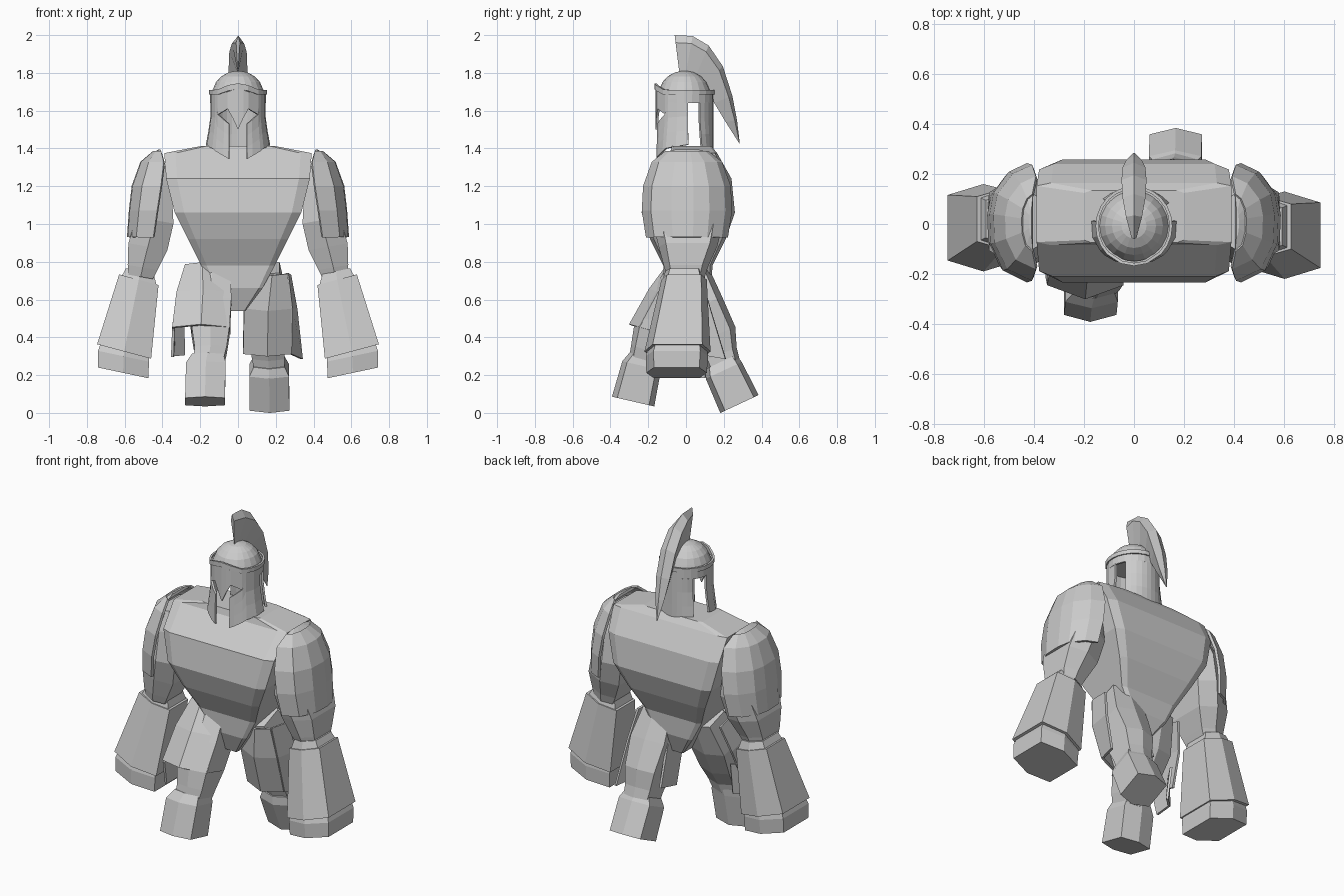
import bpy, bmesh
from math import sin, cos, pi, radians
from mathutils import Vector, Euler

cube = bpy.data.objects.get("Cube")
if cube:
    bpy.data.objects.remove(cube)

stone = bpy.data.materials.new("stone_grey")
stone.use_nodes = True
GREY = (0.6, 0.6, 0.6, 1)
stone.diffuse_color = GREY
stone.node_tree.nodes["Principled BSDF"].inputs["Base Color"].default_value = GREY

# Cross-sections
RIDGED = [(-1, -.75), (0, -1), (1, -.75), (1, .75), (0, 1), (-1, .75)]
CHEST = [(-1, -.9), (-.85, -1), (0, -1), (.85, -1), (1, -.9),
         (1, .9), (.85, 1), (0, 1), (-.85, 1), (-1, .9)]
SHOULDER = [(0, -1), (.65, -.8), (.97, -.35), (1, .15), (.9, .5), (.5, .85), (0, 1)]
SKIRT = [(-1, .7), (-1, -.6), (0, -1), (1, -.6), (1, .4)]


def finish(name, bm, thickness=0):
    bmesh.ops.remove_doubles(bm, verts=bm.verts, dist=0.0005)
    bmesh.ops.recalc_face_normals(bm, faces=bm.faces)
    me = bpy.data.meshes.new(name)
    bm.to_mesh(me)
    bm.free()
    me.materials.append(stone)
    ob = bpy.data.objects.new(name, me)
    bpy.context.collection.objects.link(ob)
    if thickness:
        mod = ob.modifiers.new("thickness", 'SOLIDIFY')
        mod.thickness = thickness
        mod.offset = 0
    return ob


def skin(name, rings, closed=True, caps=True, thickness=0):
    """Bridge rings of points with quads."""
    bm = bmesh.new()
    rows = [[bm.verts.new(p) for p in ring] for ring in rings]
    n = len(rows[0])
    for a, b in zip(rows, rows[1:]):
        for i in range(n if closed else n - 1):
            j = (i + 1) % n
            bm.faces.new((a[i], a[j], b[j], b[i]))
    if caps:
        bm.faces.new(rows[0])
        bm.faces.new(rows[-1])
    return finish(name, bm, thickness)


def loft(name, section, rings, side=1, tilt=0, lean=0, dy=0, **kw):
    """Each ring is x, y, z, half width, half depth; tilt swings fore-aft, lean sideways."""
    rot = Euler((radians(tilt), radians(lean), 0)).to_matrix()
    out = []
    for x, y, z, rx, ry in rings:
        pts = [Vector((x, y, z)) + rot @ Vector((u * rx, v * ry, 0)) for u, v in section]
        out.append([(p.x * side, p.y + dy, p.z) for p in pts])
    return skin(name, out, **kw)


# Torso, tapering into the pelvis
loft("torso", CHEST, [
    (0, .01, .54, .04, .08), (0, .01, .66, .13, .125), (0, .01, .78, .195, .13),
    (0, .01, .92, .265, .2), (0, .012, 1.06, .335, .247), (0, .015, 1.24, .38, .226),
    (0, .04, 1.375, .39, .125), (0, .03, 1.412, .2, .105)])

# Arms
for label, s, dy in (("left", 1, -.01), ("right", -1, .02)):
    loft(label + "_upper_arm", RIDGED, [
        (.42, .01, 1.31, .05, .12), (.43, .01, 1.2, .08, .17), (.44, .01, 1.02, .1, .19),
        (.477, .01, .88, .105, .155), (.505, 0, .77, .08, .115), (.515, 0, .72, .065, .1)],
        s, lean=-10)
    loft(label + "_pauldron", SHOULDER, [
        (.445, .005, .93, .135, .21), (.425, .005, 1.07, .145, .232),
        (.405, .005, 1.2, .15, .225), (.39, .005, 1.325, .12, .18), (.405, .005, 1.38, .04, .11)],
        s, closed=False, caps=False, thickness=.016)
    loft(label + "_pauldron_top", SHOULDER, [
        (.405, .005, 1.38, .04, .11), (.41, .005, 1.395, .01, .06)], s)
    loft(label + "_elbow_cuff", RIDGED, [
        (.52, 0, .75, .075, .1), (.525, 0, .70, .095, .115)], s, lean=-12, dy=dy)
    loft(label + "_bracer", RIDGED, [
        (.525, 0, .705, .108, .12), (.603, -.035, .325, .148, .175)], s, lean=-15, dy=dy)
    loft(label + "_fist", RIDGED, [
        (.6, -.035, .34, .13, .155), (.606, -.038, .3, .138, .165),
        (.608, -.04, .212, .136, .16)], s, lean=-12, dy=dy)

# Striding legs
loft("right_leg", RIDGED, [
    (-.13, .01, .77, .09, .1), (-.15, -.08, .58, .115, .12), (-.145, -.16, .43, .1, .12),
    (-.145, -.2, .33, .085, .095), (-.155, -.215, .27, .08, .09)], tilt=-18)
loft("right_foot", RIDGED, [
    (-.16, -.21, .3, .082, .09), (-.17, -.235, .25, .105, .105),
    (-.175, -.28, .06, .105, .115)], tilt=-13)
loft("left_leg", RIDGED, [
    (.13, .01, .77, .09, .1), (.15, .08, .57, .115, .12), (.155, .15, .41, .1, .12),
    (.16, .18, .31, .085, .095), (.165, .2, .25, .08, .09)], tilt=22)
loft("left_foot", RIDGED, [
    (.165, .185, .27, .082, .09), (.165, .2, .225, .105, .105),
    (.167, .283, .047, .105, .112)], tilt=25)

# Thigh guards, each with a loose outer flap
loft("right_thigh_guard", SKIRT, [
    (-.19, 0, .77, .085, .09), (-.185, -.07, .62, .135, .125), (-.195, -.16, .43, .148, .14)],
    tilt=-15, closed=False, caps=False, thickness=.014)
loft("left_thigh_guard", SKIRT[:4], [
    (.18, 0, .75, .08, .09), (.16, .05, .57, .122, .12), (.155, .125, .33, .122, .12)],
    tilt=14, closed=False, caps=False, thickness=.014)
skin("right_hip_flap", [
    [(-.342, -.24, .44), (-.34, -.1, .48), (-.29, -.02, .5)],
    [(-.348, -.21, .295), (-.342, -.1, .3), (-.285, -.05, .305)]],
    closed=False, caps=False, thickness=.014)
skin("left_hip_flap", [
    [(.26, -.05, .74), (.275, .08, .73)],
    [(.282, -.02, .552), (.308, .13, .55)],
    [(.277, .055, .312), (.337, .21, .285)]],
    closed=False, caps=False, thickness=.014)


# Helmet wall pieces: columns of angle, low edge, high edge; the sides flare out
def wall(name, columns, grow=0):
    rings = []
    for a, low, high in columns:
        ring = []
        for k in range(4):
            z = low + (high - low) * k / 3
            r = .141 + grow + max(0, 1.55 - z) * .19 * sin(radians(a)) ** 2
            ring.append((r * sin(radians(a)), -.008 - r * 1.04 * cos(radians(a)), z))
        rings.append(ring)
    return skin(name, rings, closed=False, caps=False, thickness=.012)


def both_ways(half):
    return [(-a, lo, hi) for a, lo, hi in reversed(half) if a > 0] + half


wall("helmet_brow_and_nose", both_ways(
    [(0, 1.5, 1.72), (11, 1.56, 1.71), (22, 1.61, 1.7), (47, 1.58, 1.7), (55, 1.64, 1.7)]
    + [(a, 1.64, 1.7) for a in range(75, 181, 15)]))
wall("helmet_neck_guard", [(a, 1.39, 1.645) for a in range(122, 239, 12)])
cheek = [(19, 1.345, 1.53), (30, 1.36, 1.55), (47, 1.385, 1.58), (55, 1.4, 1.645),
         (75, 1.41, 1.645), (97, 1.42, 1.645)]
wall("left_cheek_guard", cheek)
wall("right_cheek_guard", [(-a, lo, hi) for a, lo, hi in cheek])
wall("helmet_rim", both_ways(
    [(0, 1.715, 1.745), (20, 1.705, 1.735), (45, 1.685, 1.712)]
    + [(a, 1.685, 1.71) for a in range(60, 181, 15)]), grow=.007)

# Helmet crown
skin("helmet_crown", [
    [(r * cos(i * pi / 10), -.008 + r * sin(i * pi / 10), z) for i in range(20)]
    for r, z in ((.142, 1.69), (.13, 1.72), (.116, 1.752), (.088, 1.782),
                 (.05, 1.803), (.01, 1.811))])

# Crest: diamond sections of outer y, z, inner y, z and half width
crest = []
for oy, oz, iy, iz, w in [
        (-.06, 2, -.035, 1.8, .01), (.035, 1.995, 0, 1.8, .032), (.12, 1.945, .05, 1.78, .046),
        (.195, 1.835, .1, 1.73, .05), (.245, 1.68, .15, 1.64, .046),
        (.27, 1.55, .21, 1.54, .03), (.285, 1.425, .28, 1.43, .003)]:
    my, mz = oy * .8 + iy * .2, oz * .8 + iz * .2
    crest.append([(0, oy, oz), (w, my, mz), (0, iy, iz), (-w, my, mz)])
skin("helmet_crest", crest)
